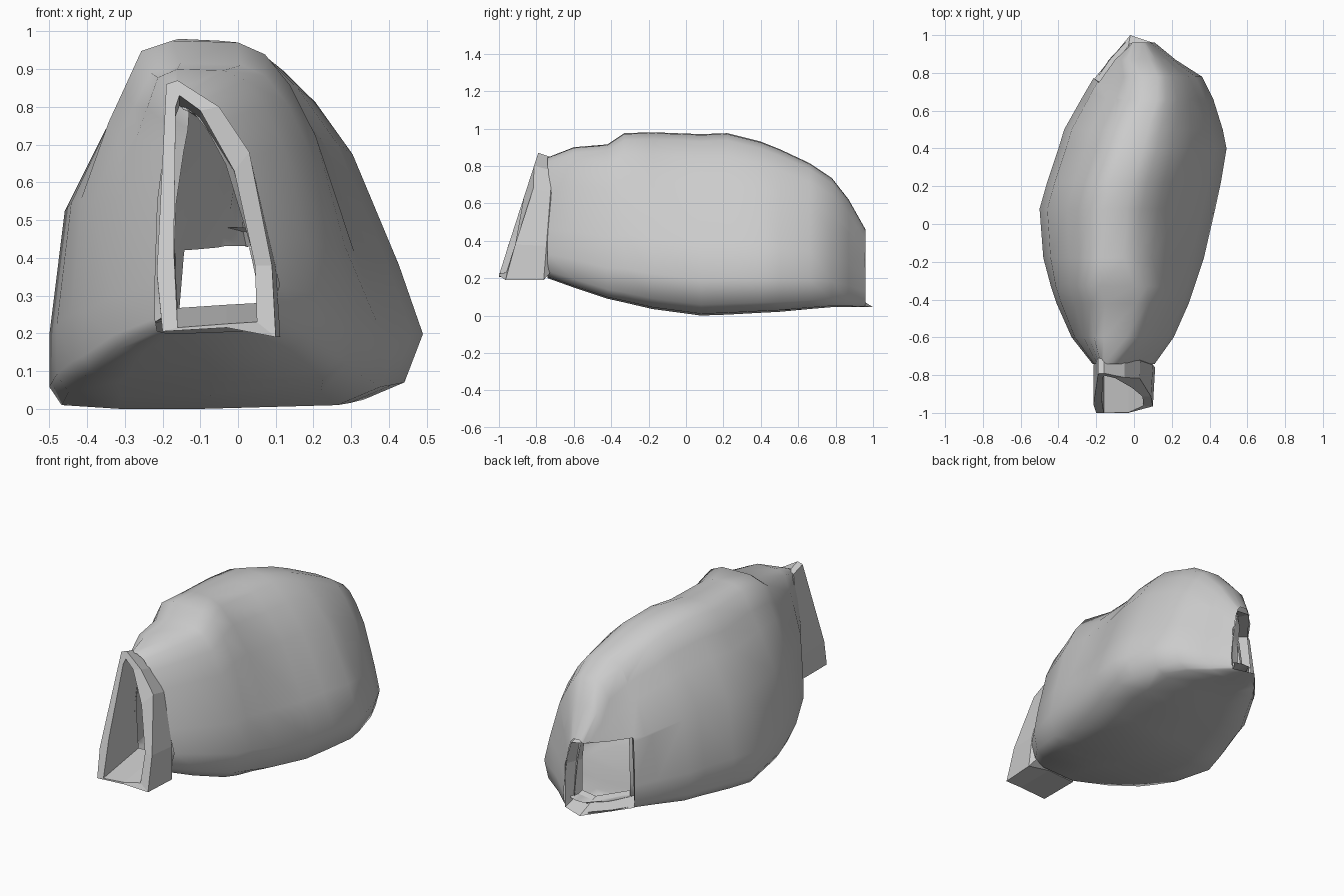
import bpy
import bmesh
from math import copysign
from mathutils import Vector

if "Cube" in bpy.data.objects:
    bpy.data.objects.remove(bpy.data.objects["Cube"], do_unlink=True)

# One plain grey for every part
grey = bpy.data.materials.new("stone grey")
grey.use_nodes = True
colour = (0.6, 0.6, 0.6, 1)
grey.diffuse_color = colour
grey.node_tree.nodes["Principled BSDF"].inputs["Base Color"].default_value = colour


def make_object(name, bm):
    """Turn a bmesh into a named, coloured object."""
    bmesh.ops.recalc_face_normals(bm, faces=bm.faces[:])
    mesh = bpy.data.meshes.new(name)
    bm.to_mesh(mesh)
    bm.free()
    mesh.materials.append(grey)
    obj = bpy.data.objects.new(name, mesh)
    bpy.context.collection.objects.link(obj)
    return obj


def add_ring(bm, points):
    return [bm.verts.new(point) for point in points]


def bridge(bm, first, second):
    """Join two rings of equal length with quads."""
    count = len(first)
    for i in range(count):
        j = (i + 1) % count
        bm.faces.new((first[i], first[j], second[j], second[i]))


def smooth(obj, angle):
    bpy.ops.object.select_all(action="DESELECT")
    obj.select_set(True)
    bpy.context.view_layer.objects.active = obj
    bpy.ops.object.shade_smooth_by_angle(angle=angle)


# Shell cross-section: sideways share of the width, share of the height
section = [
    (0, 0), (-.55, 0), (-.92, .01), (-1, .06), (-1, .2), (-.9, .54),
    (-.64, .76), (-.5, .86), (-.36, .97), (-.15, 1), (.1, .995), (.25, .96),
    (.42, .87), (.62, .72), (.87, .4), (1, .2), (.9, .06), (.68, .01),
]

# Stations along the shell: y, left edge, ridge, right edge, bottom, top
stations = [
    (-.74, -.22, -.15, .11, .2, .845),
    (-.6, -.33, -.1, .21, .15, .9),
    (-.42, -.41, -.06, .29, .09, .915),
    (-.33, -.44, -.08, .32, .07, .975),
    (-.18, -.48, -.1, .37, .035, .98),
    (.08, -.5, -.09, .43, 0, .97),
    (.22, -.46, -.06, .46, .005, .975),
    (.4, -.4, 0, .49, .015, .93),
    (.5, -.37, .03, .47, .02, .89),
    (.66, -.28, .09, .42, .035, .815),
    (.78, -.21, .1, .36, .045, .735),
    (.87, -.14, .05, .22, .045, .62),
    (.96, -.05, .03, .11, .045, .46),
]


def station_ring(station):
    """Place the section at a station, boxier at the shoulder and the rear."""
    y, left, ridge, right, bottom, top = station
    boxy = .7 if y > .85 or -.65 < y < -.3 else 1
    points = []
    for side, height in section:
        reach = right - ridge if side > 0 else ridge - left
        offset = copysign(abs(side) ** boxy, side) * reach
        points.append((ridge + offset, y, bottom + height * (top - bottom)))
    return points


bm = bmesh.new()
rings = [add_ring(bm, station_ring(s)) for s in stations]
for first, second in zip(rings, rings[1:]):
    bridge(bm, first, second)

# Rear doorway: slice along its borders, then remove the enclosed faces
borders = [
    (Vector((0, 0, .06)), Vector((0, 0, 1))),
    (Vector((0, 0, .445)), Vector((0, 0, -1))),
    (Vector((.03, 0, 0)), Vector((-1, 0, 0))),
    (Vector((-.21, .77, 0)), Vector((.66, .75, 0))),
]
for point, normal in borders:
    faces = [f for f in bm.faces if f.calc_center_median().y > .6]
    edges = {e for f in faces for e in f.edges}
    verts = {v for f in faces for v in f.verts}
    bmesh.ops.bisect_plane(bm, geom=faces + list(edges) + list(verts),
                           plane_co=point, plane_no=normal, dist=.0005)


def in_doorway(face):
    centre = face.calc_center_median()
    return centre.y > .6 and all((centre - p).dot(n) > 0 for p, n in borders)


bmesh.ops.delete(bm, geom=[f for f in bm.faces if in_doorway(f)], context="FACES")
shell = make_object("shell", bm)
wall = shell.modifiers.new("wall thickness", "SOLIDIFY")
wall.thickness = .06
wall.offset = -1
wall.use_rim = False
smooth(shell, 1.1)

# Rear doorway lining: sill, jambs and lintel flaring from the lip inwards
lip = [(.1, .96, .05), (-.02, 1, .045), (-.21, .77, .055), (-.18, .75, .445),
       (-.03, .945, .445), (.065, .955, .43), (.1, .96, .3)]
throat = [(.06, .86, .12), (-.04, .88, .12), (-.165, .69, .12), (-.165, .68, .47),
          (-.04, .84, .48), (.04, .86, .48), (.06, .86, .3)]
bm = bmesh.new()
bridge(bm, add_ring(bm, lip), add_ring(bm, throat))
lining = make_object("rear_doorway_lining", bm)

# Thin underside below the sill
bm = bmesh.new()
bm.faces.new(add_ring(bm, [lip[0], lip[1], lip[2], (-.11, .7, .045), (.06, .82, .045)]))
make_object("rear_sill_underside", bm)

# Front entrance frame: a leaning arch with a raised floor
outer = [(-.03, .215), (-.2, .205), (-.215, .36), (-.19, .86), (-.16, .87),
         (-.05, .8), (.03, .68), (.09, .38), (.1, .19)]
inner = [(-.03, .225), (-.16, .215), (-.17, .42), (-.165, .8), (-.155, .83),
         (-.1, .79), (-.01, .63), (.045, .38), (.05, .23)]


def leaning(points):
    """Lean the front backwards, with the left jamb set a little deeper."""
    return [(x, max(-1, -.79 - (.87 - z) * .323) + (.035 if x > 0 else 0), z)
            for x, z in points]


def rear_edge(points):
    """Outline where the frame meets the shell, wider on the left side."""
    return [(max(x, x * 1.12), -.76 + (z - .2) * .075, .2 + (z - .2) * .96)
            for x, z in points]


bm = bmesh.new()
outer_front = add_ring(bm, leaning(outer))
inner_front = add_ring(bm, leaning(inner))
outer_back = add_ring(bm, rear_edge(outer))
inner_back = add_ring(bm, [(x, -.68, .28 + (z - .23) * .87) for x, z in inner])
loop = [outer_front, inner_front, inner_back, outer_back]
for first, second in zip(loop, loop[1:] + loop[:1]):
    bridge(bm, first, second)
make_object("entrance_frame", bm)
